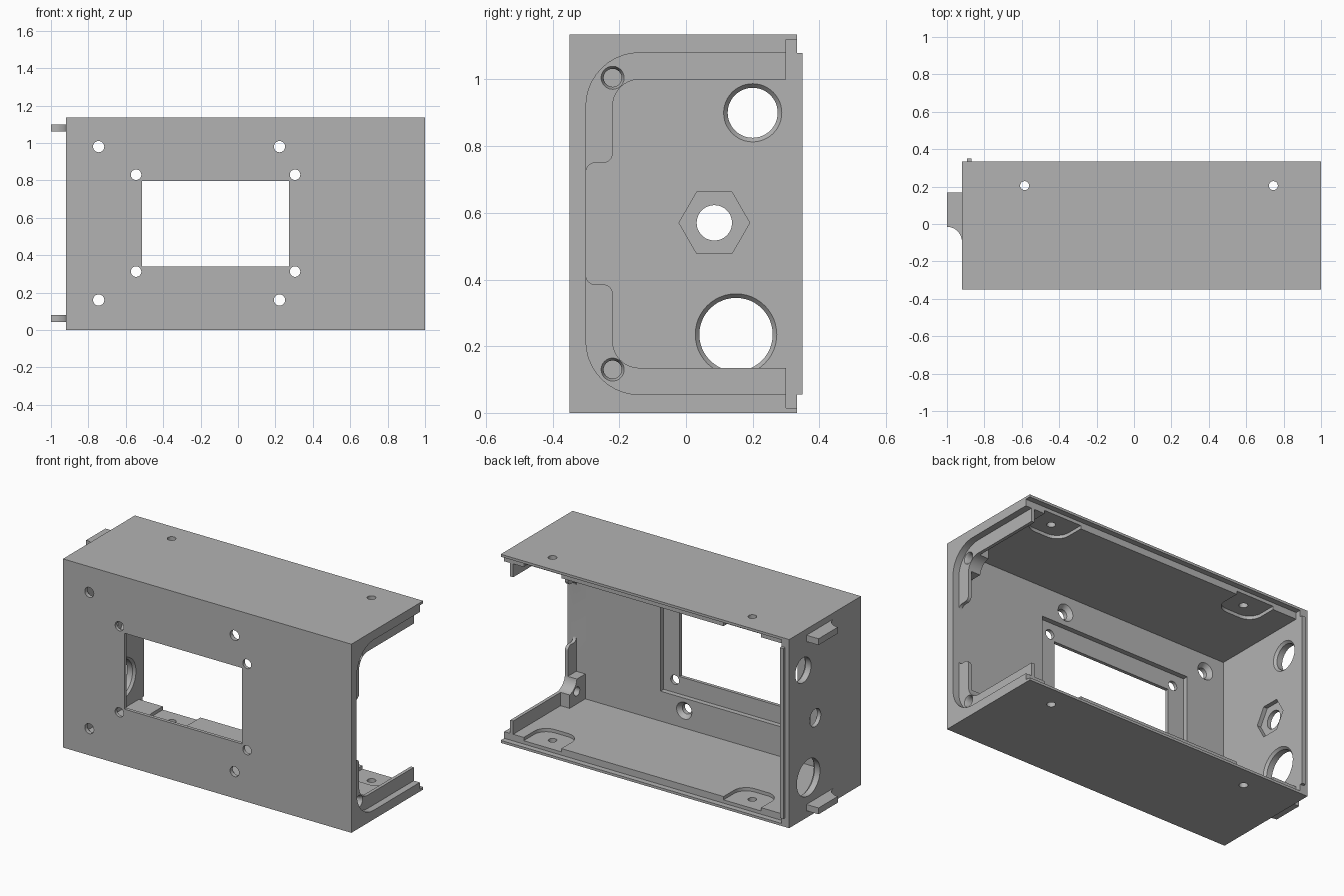
import bpy, bmesh, math
from mathutils import Vector

if "Cube" in bpy.data.objects:
    bpy.data.objects.remove(bpy.data.objects["Cube"], do_unlink=True)

gray = bpy.data.materials.new("matte_gray")
gray.use_nodes = True
gray.diffuse_color = (0.45, 0.45, 0.45, 1)
gray.node_tree.nodes["Principled BSDF"].inputs["Base Color"].default_value = (0.45, 0.45, 0.45, 1)

MID = 0.5675          # height of the mirror plane between top and bottom


def mirror(z):
    return 2 * MID - z


def place(axis, u, v, w):
    """Map a 2D point plus depth to 3D: x -> (y, z), y -> (x, z), z -> (x, y)."""
    return {"x": (w, u, v), "y": (u, w, v), "z": (u, v, w)}[axis]


def solid(name, axis, loop_a, loop_b, a, b):
    bm = bmesh.new()
    low = [bm.verts.new(place(axis, u, v, a)) for u, v in loop_a]
    high = [bm.verts.new(place(axis, u, v, b)) for u, v in loop_b]
    bm.faces.new(low)
    bm.faces.new(high)
    n = len(low)
    for i in range(n):
        j = (i + 1) % n
        bm.faces.new((low[i], low[j], high[j], high[i]))
    bmesh.ops.recalc_face_normals(bm, faces=bm.faces[:])
    mesh = bpy.data.meshes.new(name)
    bm.to_mesh(mesh)
    bm.free()
    mesh.materials.append(gray)
    obj = bpy.data.objects.new(name, mesh)
    bpy.context.collection.objects.link(obj)
    return obj


def prism(name, axis, loop, a, b):
    return solid(name, axis, loop, loop, a, b)


def box(name, x, y, z):
    return prism(name, "z", [(x[0], y[0]), (x[1], y[0]), (x[1], y[1]), (x[0], y[1])], *z)


def ring(u, v, r, n=48):
    return [(u + r * math.cos(math.tau * i / n), v + r * math.sin(math.tau * i / n)) for i in range(n)]


def rounded(corners, steps=10):
    """Fillet a polygon given as (u, v, radius) corners."""
    out = []
    for i, (u, v, r) in enumerate(corners):
        p = Vector((u, v))
        if not r:
            out.append((u, v))
            continue
        d0 = (Vector(corners[i - 1][:2]) - p).normalized()
        d1 = (Vector(corners[(i + 1) % len(corners)][:2]) - p).normalized()
        c = p + (d0 + d1) * r          # right-angle corners
        for k in range(steps + 1):
            t = math.pi / 2 * k / steps
            out.append(tuple(c - d1 * r * math.cos(t) - d0 * r * math.sin(t)))
    return out


def combine(target, tool, operation="DIFFERENCE"):
    mod = target.modifiers.new("combine", "BOOLEAN")
    mod.operation = operation
    mod.solver = "EXACT"
    mod.object = tool
    tool.hide_render = True
    bpy.ops.object.select_all(action="DESELECT")
    bpy.context.view_layer.objects.active = target
    target.select_set(True)
    bpy.ops.object.modifier_apply(modifier=mod.name)
    bpy.data.objects.remove(tool, do_unlink=True)


# Outer shell hollowed from the back
case = box("enclosure_shell", (-0.92, 1.0), (-0.35, 0.333), (0, 1.135))
combine(case, box("cavity", (-0.87, 0.94), (-0.30, 0.6), (0.055, 1.08)))

# Screw blocks in the open end's front corners
for z in (0.93, mirror(1.09)):
    combine(case, box("screw_block", (0.88, 0.95), (-0.31, -0.15), (z, z + 0.16)), "UNION")

# Open end: recess for the end panel, then the opening inside its flange
recess = [(0.6, 1.08, 0), (-0.30, 1.08, 0.16), (-0.30, mirror(1.08), 0.16), (0.6, mirror(1.08), 0)]
combine(case, prism("panel_recess", "x", rounded(recess), 0.96, 1.2))
half = [(0.6, 1.0, 0), (-0.22, 1.0, 0.08), (-0.22, 0.75, 0.028), (-0.30, 0.75, 0.028)]
opening = half + [(u, mirror(v), r) for u, v, r in reversed(half)]
combine(case, prism("end_opening", "x", rounded(opening), 0.8, 1.2))

# Step along the back edges for the rear cover
combine(case, box("rear_step", (-0.87, 1.2), (0.30, 0.6), (0.015, 1.12)))

# Window with a pocket behind it
combine(case, box("window_pocket", (-0.62, 0.38), (-0.33, -0.2), (0.235, 0.90)))
combine(case, box("window", (-0.512, 0.273), (-0.5, -0.2), (0.34, 0.797)))

# Front holes: four countersunk from inside, four plain at the window corners
for z in (0.98, 0.16):
    for x in (-0.745, 0.222):
        combine(case, prism("front_hole", "y", ring(x, z, 0.03), -0.5, -0.25))
        combine(case, solid("countersink", "y", ring(x, z, 0.03), ring(x, z, 0.055), -0.325, -0.295))
for z in (0.83, 0.312):
    for x in (-0.545, 0.305):
        combine(case, prism("window_hole", "y", ring(x, z, 0.028), -0.5, -0.25))

# Rounded relief pockets and screw holes in the top and bottom walls
for x in (-0.585, 0.745):
    pad = rounded([(x - 0.125, 0.4, 0), (x - 0.125, 0.12, 0.08), (x + 0.125, 0.12, 0.08), (x + 0.125, 0.4, 0)])
    combine(case, prism("relief_top", "z", pad, 1.0, 1.10))
    combine(case, prism("relief_bottom", "z", pad, 0.035, 0.13))
    for z in (-0.1, 1.0):
        combine(case, prism("cover_hole", "z", ring(x, 0.205, 0.024), z, z + 0.23))

# Flange screw holes with a chamfered mouth
for z in (1.005, mirror(1.005)):
    combine(case, prism("flange_hole", "x", ring(-0.22, z, 0.027), 0.8, 1.1))
    combine(case, solid("flange_chamfer", "x", ring(-0.22, z, 0.027), ring(-0.22, z, 0.037), 0.945, 0.965))

# Closed end: two cable holes with eased inner rims, and a bolt hole with a hex pocket
for y, z, r in ((0.20, 0.90, 0.075), (0.15, 0.235, 0.11)):
    combine(case, prism("cable_hole", "x", ring(y, z, r), -1.1, -0.7))
    combine(case, solid("rim_chamfer", "x", ring(y, z, r), ring(y, z, r + 0.014), -0.884, -0.868))
combine(case, prism("bolt_hole", "x", ring(0.085, 0.57, 0.053), -1.1, -0.7))
combine(case, prism("hex_pocket", "x", ring(0.085, 0.57, 0.106, 6), -0.895, -0.7))

# Rear lip of the closed end
lip = box("rear_lip", (-0.893, -0.87), (0.325, 0.35), (0.055, 1.08))

# Hook tabs on the closed end, with a concave front corner
arc = [(-1.0 + 0.08 * math.sin(t), -0.095 + 0.08 * math.cos(t))
       for t in (math.pi / 2 * i / 12 for i in range(13))]
tab = [(-0.91, -0.095), (-0.91, 0.168), (-1.0, 0.168)] + arc
parts = [case, lip]
for label, z in (("upper_tab", 1.06), ("lower_tab", 0.042)):
    parts.append(prism(label, "z", tab, z, z + 0.038))

# Smooth shading on the curved walls only
bpy.ops.object.select_all(action="DESELECT")
for obj in parts:
    obj.select_set(True)
bpy.context.view_layer.objects.active = case
bpy.ops.object.shade_smooth_by_angle(angle=math.radians(30))
